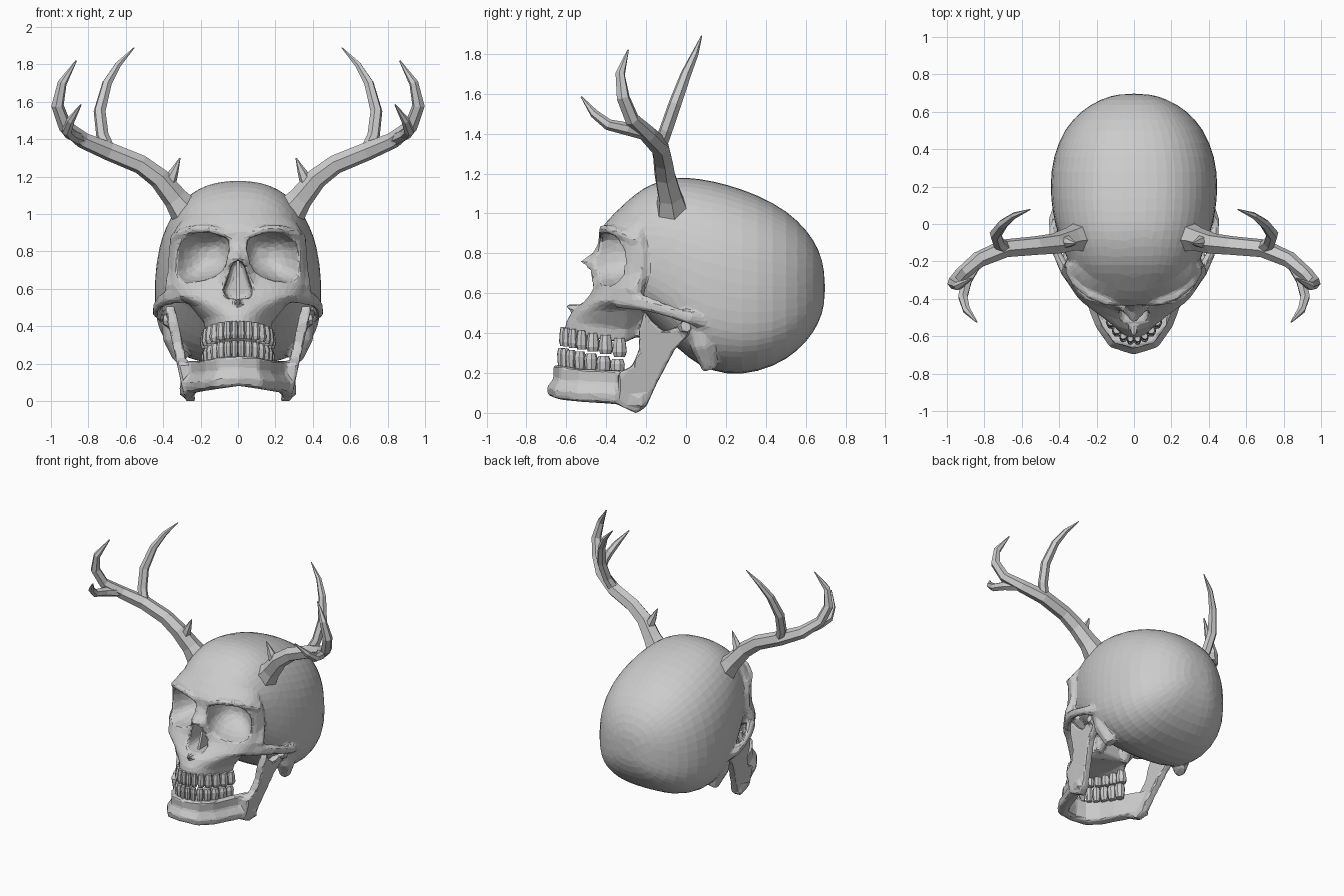
import bpy, bmesh
from math import sin, cos, pi, radians, copysign
from mathutils import Vector, Matrix

if "Cube" in bpy.data.objects:
    bpy.data.objects.remove(bpy.data.objects["Cube"])


def loft(name, shells):
    """Skin each list of rings into a closed shell; all shells share one object."""
    bm = bmesh.new()
    for rings in shells:
        vs = [[bm.verts.new(p) for p in r] for r in rings]
        n = len(vs[0])
        for a, b in zip(vs, vs[1:]):
            for i in range(n):
                bm.faces.new((a[i], a[(i + 1) % n], b[(i + 1) % n], b[i]))
        bm.faces.new(vs[0][::-1])
        bm.faces.new(vs[-1])
    bmesh.ops.recalc_face_normals(bm, faces=bm.faces[:])
    me = bpy.data.meshes.new(name)
    bm.to_mesh(me)
    bm.free()
    ob = bpy.data.objects.new(name, me)
    bpy.context.collection.objects.link(ob)
    return ob


def flip(rings):
    return [[(-p[0], p[1], p[2]) for p in r] for r in rings]


def tube_rings(path, radii, sides=6, flat=1.0):
    """Tapered tube; the frame is carried along the path to avoid twist."""
    pts, rings, u = [Vector(p) for p in path], [], None
    for i, p in enumerate(pts):
        t = (pts[min(i + 1, len(pts) - 1)] - pts[max(i - 1, 0)]).normalized()
        if u is None:
            u = t.cross(Vector((0, 1, .25)) if abs(t.y) < .8 else Vector((1, 0, 0)))
        u = (u - t * u.dot(t)).normalized()
        v = t.cross(u)
        rings.append([tuple(p + radii[i] * (u * cos(a) + v * flat * sin(a)))
                      for a in (2 * pi * k / sides for k in range(sides))])
    return rings


def pair(name, *tubes, sides=6, flat=1.0):
    shells = []
    for path, radii in tubes:
        r = tube_rings(path, radii, sides, flat)
        shells += [r, flip(r)]
    return loft(name, shells)


def modify(ob, kind, **settings):
    m = ob.modifiers.new(kind, kind)
    for k, v in settings.items():
        setattr(m, k, v)
    bpy.context.view_layer.objects.active = ob
    bpy.ops.object.modifier_apply(modifier=m.name)


def boolean(ob, other, op):
    modify(ob, 'BOOLEAN', operation=op, object=other, solver='EXACT')
    bpy.data.objects.remove(other)


def fuse(ob, parts, ratio):
    """Melt overlapping parts into one bone, then reduce to irregular flat facets."""
    bpy.ops.object.select_all(action='DESELECT')
    for o in [ob] + parts:
        o.select_set(True)
    bpy.context.view_layer.objects.active = ob
    bpy.ops.object.join()
    modify(ob, 'REMESH', mode='VOXEL', voxel_size=.011)
    modify(ob, 'SMOOTH', factor=.5, iterations=5)
    modify(ob, 'DECIMATE', ratio=ratio)
    ob.data.polygons.foreach_set("use_smooth", [False] * len(ob.data.polygons))


# Braincase: rings along y (y, top, bottom, half width)
rings = []
for y, top, bot, w in [(.698, .71, .55, .08), (.668, .82, .45, .18), (.61, .915, .36, .28),
                       (.51, 1.015, .265, .375), (.36, 1.097, .20, .437), (.2, 1.152, .185, .453),
                       (.06, 1.18, .235, .438), (-.04, 1.185, .32, .413), (-.12, 1.17, .40, .385),
                       (-.22, 1.13, .50, .345), (-.31, 1.05, .55, .30), (-.37, .985, .6, .24),
                       (-.41, .93, .7, .13)]:
    zc, ring = bot + .4 * (top - bot), []
    for k in range(28):
        c, s = cos(2 * pi * k / 28), sin(2 * pi * k / 28)
        e = 2 / 2.4 if s > 0 else 2 / 2.8
        h = top - zc if s > 0 else zc - bot
        ring.append((w * copysign(abs(c) ** e, c), y, zc + h * copysign(abs(s) ** e, s)))
    rings.append(ring)
skull = loft("cranium", [rings])
modify(skull, 'SUBSURF', levels=1)

# Face block: rings along z (z, front y, half width, side y, nose ridge)
rings = []
for z, f, w, s, nose in [(1.07, -.285, .22, -.15, 0), (1.0, -.36, .27, -.18, 0), (.95, -.405, .315, -.21, 0),
                         (.91, -.435, .34, -.225, 0), (.85, -.43, .36, -.225, .01),
                         (.80, -.42, .362, -.225, .05), (.755, -.425, .362, -.225, .115),
                         (.69, -.435, .362, -.235, .085), (.62, -.465, .37, -.25, .03),
                         (.56, -.515, .355, -.26, 0), (.515, -.565, .26, -.29, 0),
                         (.46, -.60, .185, -.30, 0), (.39, -.615, .168, -.31, 0)]:
    ring = []
    for k in range(25):
        t = radians(-90 + 7.5 * k)
        x = w * sin(t)
        y = s + (f - s) * max(cos(t), 0) - nose * max(0, 1 - abs(x) / .1)
        ring.append((x, y, z + (-.13 * (y + .61) if z < .5 else 0)))
    ring += [(.75 * w, s + .08, z), (-.75 * w, s + .08, z)]
    rings.append(ring)
boolean(skull, loft("face", [rings]), 'UNION')

# Eye sockets: squarish ellipsoids turned outward
rings = []
turn = Matrix.Rotation(radians(20), 3, 'Z')
for j in range(1, 12):
    d, r = -cos(pi * j / 12), sin(pi * j / 12)
    ring = []
    for k in range(16):
        c, s = cos(2 * pi * k / 16), sin(2 * pi * k / 16)
        v = turn @ Vector((.155 * r * copysign(abs(c) ** .75, c), .21 * d,
                           .133 * r * copysign(abs(s) ** .75, s)))
        ring.append((.2 + v.x, -.40 + v.y, .775 + v.z - .2 * v.x))
    rings.append(ring)
boolean(skull, loft("socket_cutter", [rings, flip(rings)]), 'DIFFERENCE')

# Nose opening
half = [(.035, .73), (.06, .66), (.09, .59), (.07, .55)]
pear = [(0, .755)] + half + [(0, .545)] + [(-x, z) for x, z in half[::-1]]
boolean(skull, loft("nose_cutter", [[[(x, -.8, z) for x, z in pear],
                                     [(x * .8, -.27, z) for x, z in pear]]]), 'DIFFERENCE')
loft("nasal_septum", [[[(x, -.26, .53), (x, -.47, .54), (x, -.43, .66), (x, -.43, .77), (x, -.26, .77)]
                       for x in (-.008, .008)]])

# Nasal spine, brow, outer eye rim, cheek arch and skull base, melted into the skull
fuse(skull, [
    loft("nasal_spine", [tube_rings([(0, -.50, .515), (0, -.56, .525), (0, -.60, .535)], [.03, .022, .012])]),
    pair("brow_ridge", ([(.05, -.42, .885), (.14, -.415, .92), (.23, -.38, .92), (.31, -.315, .895),
                         (.345, -.25, .86)], [.02, .025, .025, .025, .025])),
    pair("outer_eye_rim", ([(.33, -.24, .89), (.345, -.222, .80), (.347, -.222, .70), (.355, -.26, .60)],
                           [.03, .028, .03, .04])),
    pair("cheek_arch", ([(.30, -.34, .57), (.365, -.25, .56), (.41, -.16, .535), (.432, -.07, .505),
                         (.435, .02, .475), (.40, .11, .455)], [.05, .047, .037, .032, .034, .04]), flat=.7),
    pair("mastoid", ([(.34, .07, .46), (.335, .09, .34), (.305, .12, .22)], [.07, .07, .04]), sides=8),
    pair("palate_wing", ([(.10, -.16, .56), (.11, -.2, .46), (.12, -.24, .38)], [.06, .045, .03]), flat=.7),
], .05)

# Lower jaw body: (x, y, thickness, top, bottom), one side then mirrored
side = [(.285, -.21, .05, .20, .02), (.25, -.31, .075, .215, .04), (.20, -.42, .08, .215, .048),
        (.16, -.53, .078, .22, .055), (.10, -.62, .075, .235, .065)]
path = side + [(0, -.648, .08, .24, .08)] + [(-s[0],) + s[1:] for s in side[::-1]]
rings = []
for i, (x, y, t, top, bot) in enumerate(path):
    a, b = path[max(i - 1, 0)], path[min(i + 1, len(path) - 1)]
    n = Vector((b[1] - a[1], a[0] - b[0], 0)).normalized()
    if n.dot(Vector((x, y + .2, 0))) < 0:
        n = -n
    rings.append([(x + n.x * o * t, y + n.y * o * t, bot + (top - bot) * q) for o, q in
                  [(-.4, 1), (.25, 1), (.2, .6), (.65, .3), (.55, .05), (.1, 0), (-.4, .05), (-.5, .5)]])
jaw = loft("jaw", [rings])

# Jaw branch: slanted plate from its side outline (y, z), with the hinge knobs
outline = [(-.34, .04), (-.25, -.003), (-.20, .03), (-.145, .15), (-.055, .32), (.025, .40), (.005, .45),
           (-.05, .43), (-.11, .41), (-.17, .46), (-.21, .515), (-.235, .42), (-.235, .32), (-.27, .235), (-.34, .20)]
rings = [[(.255 + .22 * z + o, y, z) for y, z in outline] for o in (-.028, .028)]
fuse(jaw, [loft("jaw_branch", [rings, flip(rings)]),
           pair("jaw_hinge", ([(.32, -.005, .425), (.40, 0, .435)], [.035, .035]))], .07)


# Teeth: small bulging pegs along an elliptical arch
def teeth(name, a, front, back, z_root, z_tip, count=14):
    shells, b = [], back - front
    for k in range(count):
        t = radians(-84 + 168 * k / (count - 1))
        x, y = a * sin(t), back - b * cos(t)
        tan = Vector((a * cos(t), b * sin(t), 0))
        w = tan.length * radians(168 / (count - 1)) * .5
        tan.normalize()
        out = Vector((tan.y, -tan.x, 0))
        depth = .022 + .016 * abs(sin(t))
        drop = -.19 * (y - front)
        shells.append([[tuple(Vector((x, y, z_root + (z_tip - z_root) * q + drop))
                              + tan * w * s * cos(g) * 1.08 + out * depth * s * sin(g))
                        for g in (pi / 8 + pi * m / 4 for m in range(8))]
                       for q, s in [(0, .7), (.35, .9), (.75, 1), (1, .75)]])
    loft(name, shells)


teeth("upper_teeth", .168, -.615, -.30, .43, .335)
teeth("lower_teeth", .162, -.625, -.31, .22, .325)

# Antlers: main beam, back tine, front tine and a short spur
pair("antlers",
     ([(.285, -.07, 1.02), (.335, -.08, 1.085), (.42, -.105, 1.19), (.52, -.115, 1.265), (.69, -.13, 1.335),
       (.83, -.19, 1.395), (.925, -.27, 1.47), (.965, -.315, 1.58), (.94, -.33, 1.70), (.865, -.29, 1.82)],
      [.085, .066, .057, .052, .05, .044, .037, .034, .025, .004]),
     ([(.69, -.13, 1.34), (.725, -.10, 1.42), (.74, -.055, 1.55), (.70, .0, 1.70), (.64, .045, 1.80),
       (.555, .078, 1.89)], [.036, .034, .033, .027, .018, .003]),
     ([(.84, -.2, 1.40), (.895, -.30, 1.425), (.915, -.39, 1.445), (.895, -.46, 1.50), (.84, -.525, 1.585)],
      [.034, .032, .028, .022, .004]),
     ([(.38, -.09, 1.14), (.345, -.10, 1.22), (.31, -.105, 1.30)], [.045, .026, .003]))
